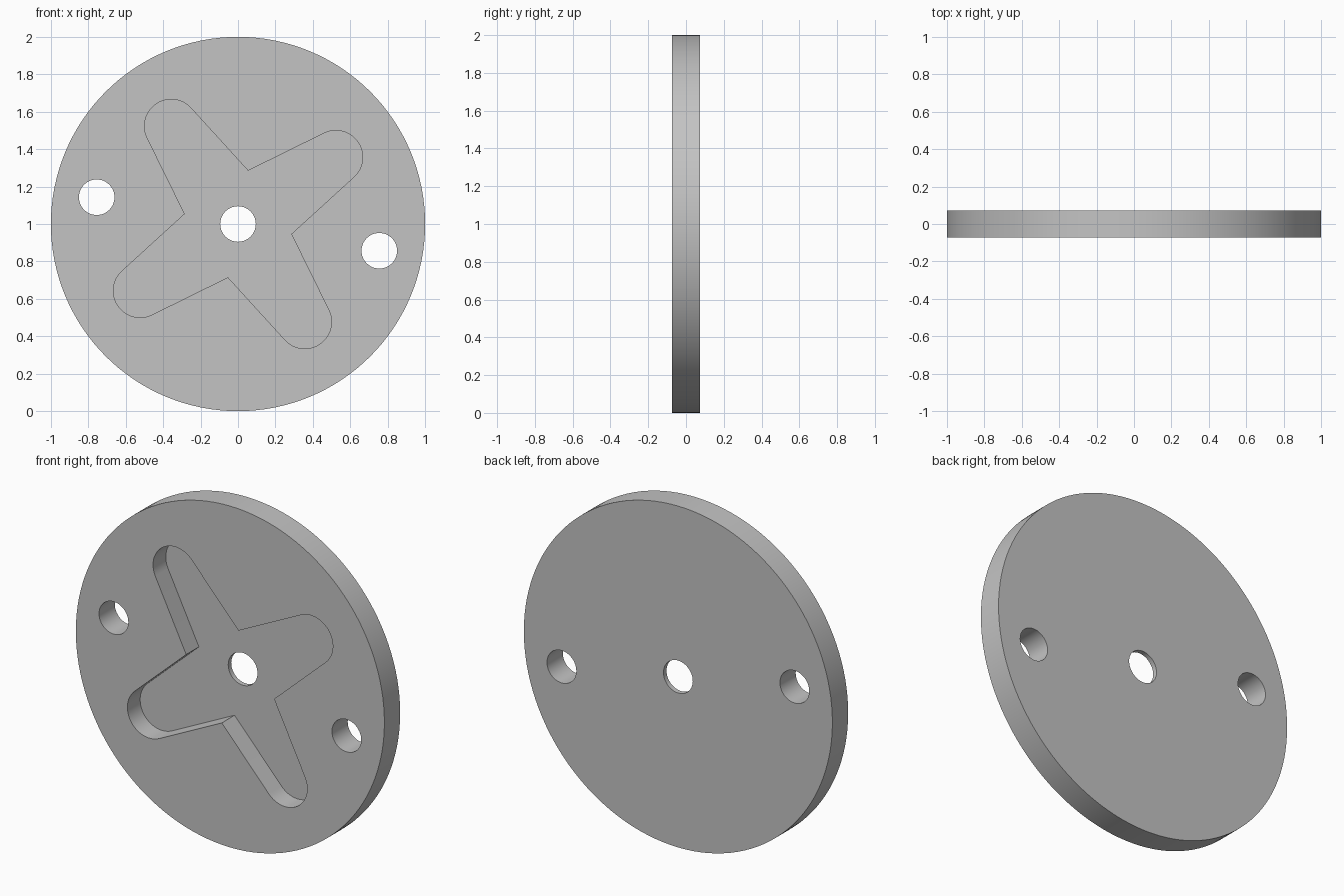
import bpy, bmesh
from math import sin, cos, pi, radians, asin, atan2, hypot
from mathutils import Matrix

if "Cube" in bpy.data.objects:
    bpy.data.objects.remove(bpy.data.objects["Cube"])

HALF = 0.073            # half the plate thickness
DEPTH = 0.118           # pocket depth
HOLE = 0.095            # hole radius
ARM_ANGLE = radians(34.3)

grey = bpy.data.materials.new("plain grey")
grey.use_nodes = True
colour = (0.55, 0.55, 0.55, 1)
grey.diffuse_color = colour
grey.node_tree.nodes["Principled BSDF"].inputs["Base Color"].default_value = colour


def circle(radius, steps, x=0, z=0):
    return [(x + radius * cos(2 * pi * i / steps), z + radius * sin(2 * pi * i / steps))
            for i in range(steps)]


def prism(name, outline, front, back):
    """Extrude an x, z outline along y; z is measured from the plate centre."""
    bm = bmesh.new()
    face = bm.faces.new([bm.verts.new((x, front, z + 1)) for x, z in outline])
    side = bmesh.ops.extrude_face_region(bm, geom=[face])["geom"]
    moved = [v for v in side if isinstance(v, bmesh.types.BMVert)]
    bmesh.ops.translate(bm, verts=moved, vec=(0, back - front, 0))
    bmesh.ops.recalc_face_normals(bm, faces=bm.faces)
    mesh = bpy.data.meshes.new(name)
    bm.to_mesh(mesh)
    bm.free()
    mesh.materials.append(grey)
    obj = bpy.data.objects.new(name, mesh)
    bpy.context.collection.objects.link(obj)
    return obj


def cross_outline(corner, reach, radius, steps=24):
    """Four tapered arms with round tips, each side tangent to its tip."""
    dx, dy = reach - corner, corner
    taper = atan2(dy, dx) - asin(radius / hypot(dx, dy))
    sweep = pi / 2 - taper
    points = []
    for k in range(4):
        turn = Matrix.Rotation(ARM_ANGLE + k * pi / 2, 2)
        arm = [(corner, -corner)]
        for i in range(steps + 1):
            a = -sweep + 2 * sweep * i / steps
            arm.append((reach + radius * cos(a), radius * sin(a)))
        for x, z in arm:
            c, s = cos(ARM_ANGLE + k * pi / 2), sin(ARM_ANGLE + k * pi / 2)
            points.append((x * c - z * s, x * s + z * c))
    return points


# Round plate
plate = prism("round_plate", circle(1, 128), -HALF, HALF)

# Cutters: cross pocket in the front, centre hole and two side holes
cutters = [prism("cross_pocket_cutter", cross_outline(0.205, 0.633, 0.143), -HALF - 0.1, -HALF + DEPTH)]
for name, x, z in (("centre", 0, 0), ("left", 0.755, -0.143), ("right", -0.755, 0.143)):
    cutters.append(prism(name + "_hole_cutter", circle(HOLE, 48, x, z), -0.3, 0.3))

bpy.context.view_layer.objects.active = plate
for cutter in cutters:
    cutter.hide_render = True
    cut = plate.modifiers.new(cutter.name, "BOOLEAN")
    cut.operation = "DIFFERENCE"
    cut.solver = "EXACT"
    cut.object = cutter
    bpy.ops.object.modifier_apply(modifier=cut.name)
    bpy.data.objects.remove(cutter)

# Smooth round walls, sharp rims
bpy.ops.object.select_all(action="DESELECT")
plate.select_set(True)
bpy.ops.object.shade_smooth_by_angle(angle=radians(30))
